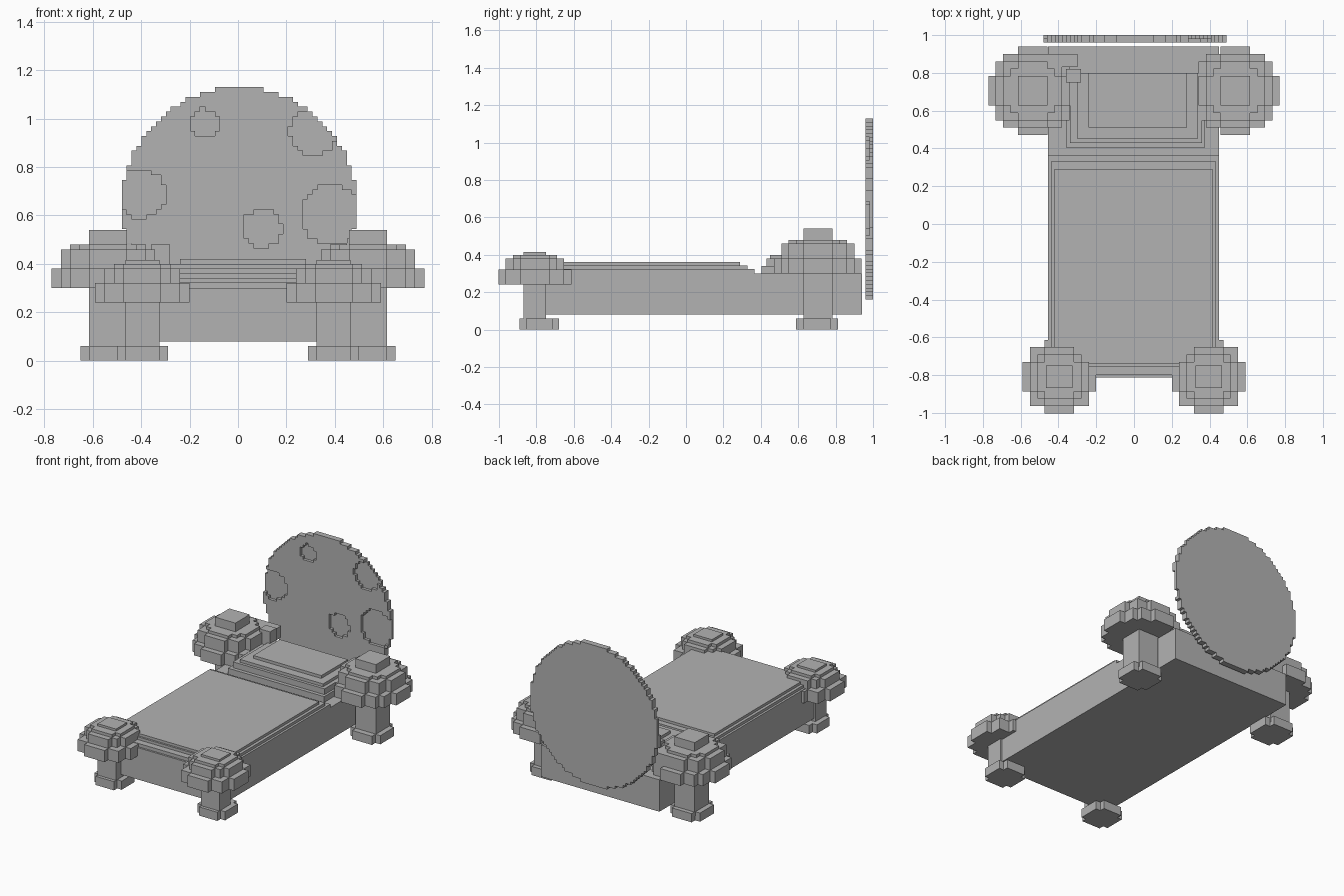
import bpy
import math

old = bpy.data.objects.get("Cube")
if old:
    bpy.data.objects.remove(old, do_unlink=True)

grey = bpy.data.materials.new("plain grey")
grey.use_nodes = True
grey.diffuse_color = (0.45, 0.45, 0.45, 1)
grey.node_tree.nodes["Principled BSDF"].inputs["Base Color"].default_value = (0.45, 0.45, 0.45, 1)


def add_object(name, verts, faces):
    mesh = bpy.data.meshes.new(name)
    mesh.from_pydata(verts, [], faces)
    mesh.materials.append(grey)
    obj = bpy.data.objects.new(name, mesh)
    bpy.context.collection.objects.link(obj)
    return obj


def box(name, x, y, z):
    """Box from (min, max) ranges."""
    verts = [(a, b, c) for a in x for b in y for c in z]
    faces = [(0, 1, 3, 2), (4, 6, 7, 5), (0, 4, 5, 1), (2, 3, 7, 6), (0, 2, 6, 4), (1, 5, 7, 3)]
    return add_object(name, verts, faces)


def blocky_disc(name, centre, radius, cell, thickness, upright=False, holes=()):
    """Stepped circle made of square cells, thickened along its normal."""
    cx, cy, cz = centre
    index, verts, faces = {}, [], []

    def corner(i, j):
        if (i, j) not in index:
            index[i, j] = len(verts)
            u, v = i * cell, j * cell
            verts.append((cx + u, cy, cz + v) if upright else (cx + u, cy + v, cz))
        return index[i, j]

    for i in range(-radius, radius):
        for j in range(-radius, radius):
            u, v = i + 0.5, j + 0.5
            if math.hypot(u, v) > radius:
                continue
            px, pz = cx + u * cell, cz + v * cell
            if any(math.hypot(px - hx, pz - hz) < hr for hx, hz, hr in holes):
                continue
            faces.append([corner(i, j), corner(i + 1, j), corner(i + 1, j + 1), corner(i, j + 1)])
    obj = add_object(name, verts, faces)
    mod = obj.modifiers.new("thickness", 'SOLIDIFY')
    mod.thickness = thickness
    mod.offset = 1
    return obj


def bed_post(name, x, y, half, foot, layers, top):
    """Square post with a stepped foot and a domed cap."""
    cell = 0.039
    hx, hy = half
    base = layers[0][0]
    box(name + "_post", (x - hx, x + hx), (y - hy, y + hy), (0.03, base + 0.02))
    blocky_disc(name + "_foot", (x, foot[0], 0), 3, foot[1] / 3, 0.06)
    for n, (z0, z1, radius) in enumerate(layers):
        blocky_disc(f"{name}_cap_{n + 1}", (x, y, z0), radius, cell, z1 - z0)
    box(name + "_cap_top", (x - hx, x + hx), (y - hy, y + hy), (layers[-1][1], top))


# Bed frame
box("bed_frame", (-0.455, 0.45), (-0.813, 0.94), (0.08, 0.30))

# Stepped blanket
box("blanket_edge", (-0.455, 0.45), (-0.80, 0.365), (0.30, 0.323))
box("blanket_middle", (-0.44, 0.435), (-0.755, 0.33), (0.323, 0.342))
box("blanket_top", (-0.42, 0.415), (-0.742, 0.29), (0.342, 0.36))

# Stepped pillow
box("pillow_base", (-0.36, 0.375), (0.405, 0.80), (0.30, 0.34))
box("pillow_lower", (-0.34, 0.36), (0.43, 0.80), (0.34, 0.38))
box("pillow_upper", (-0.30, 0.335), (0.45, 0.80), (0.38, 0.40))
box("pillow_top", (-0.24, 0.28), (0.51, 0.80), (0.40, 0.42))

# Small blocks beside the pillow
box("side_block_large", (-0.46, -0.30), (0.83, 0.90), (0.38, 0.46))
box("side_block_small", (-0.36, -0.28), (0.75, 0.82), (0.38, 0.48))

# Posts
rear_layers = [(0.30, 0.38, 6), (0.38, 0.46, 5), (0.46, 0.48, 4)]
front_layers = [(0.24, 0.32, 5), (0.32, 0.38, 4), (0.38, 0.40, 3)]
for side, sign in (("right", -1), ("left", 1)):
    bed_post("rear_" + side, sign * 0.537, 0.705, (0.078, 0.078), (0.70, 0.113), rear_layers, 0.54)
    bed_post("front_" + side, sign * 0.395, -0.808, (0.07, 0.06), (-0.785, 0.105), front_layers, 0.415)

# Moon headboard: solid back layer and a front layer with crater openings
craters = [(-0.14, 0.98, 0.06), (0.31, 0.94, 0.095), (-0.40, 0.69, 0.10),
           (0.10, 0.548, 0.08), (0.385, 0.60, 0.125)]
blocky_disc("headboard_back", (0.005, 1.0, 0.645), 24, 0.0202, 0.02, True)
blocky_disc("headboard_front", (0.005, 0.98, 0.645), 24, 0.0202, 0.02, True, craters)
